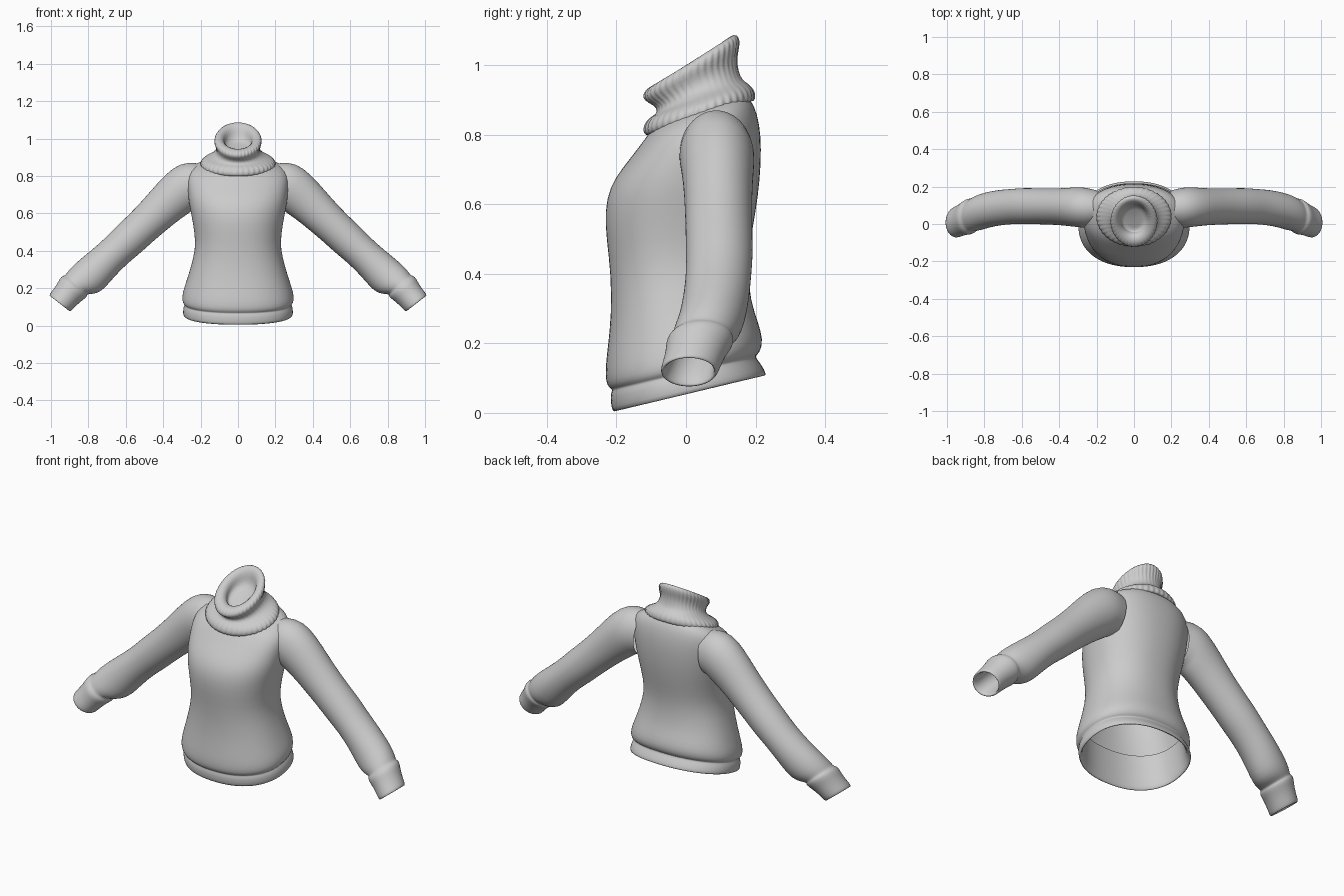
import bpy, bmesh, math


def superellipse(t, power):
    c, s = math.cos(t), math.sin(t)
    return (math.copysign(abs(c) ** (2 / power), c),
            math.copysign(abs(s) ** (2 / power), s))


def tilted_ring(zf, zb, yf, yb, hw, n, power=2.0, rib=0.0):
    """Oval ring leaning from its front height zf to its back height zb."""
    ring = []
    for i in range(n):
        c, s = superellipse(2 * math.pi * i / n, power)
        k = 1 - (rib if i % 4 < 2 else 0)
        ring.append((hw * c * k, (yf + yb) / 2 + (yb - yf) / 2 * s * k,
                     (zf + zb) / 2 + (zb - zf) / 2 * s))
    return ring


def sleeve_ring(x, y, z, a, b, deg, n):
    """Oval ring across the arm; deg is the slope of its long direction in the xz plane."""
    ux, uz = math.cos(math.radians(deg)), math.sin(math.radians(deg))
    ring = []
    for i in range(n):
        t = 2 * math.pi * i / n
        ring.append((x + a * ux * math.cos(t), y + b * math.sin(t), z + a * uz * math.cos(t)))
    return ring


def loft(name, rings, levels, cap_end=False, mirror=False):
    bm = bmesh.new()
    loops = [[bm.verts.new(p) for p in r] for r in rings]
    n = len(loops[0])
    for a, b in zip(loops, loops[1:]):
        for i in range(n):
            j = (i + 1) % n
            bm.faces.new((a[i], a[j], b[j], b[i]))
    if cap_end:
        mid = bm.verts.new([sum(v.co[k] for v in loops[-1]) / n for k in range(3)])
        for i in range(n):
            bm.faces.new((loops[-1][i], loops[-1][(i + 1) % n], mid))
    bmesh.ops.recalc_face_normals(bm, faces=bm.faces)
    for f in bm.faces:
        f.smooth = True
    me = bpy.data.meshes.new(name)
    bm.to_mesh(me)
    bm.free()
    ob = bpy.data.objects.new(name, me)
    bpy.context.collection.objects.link(ob)
    if mirror:
        ob.modifiers.new("Mirror", 'MIRROR').use_mirror_merge = False
    sub = ob.modifiers.new("Smooth", 'SUBSURF')
    sub.levels = sub.render_levels = levels
    return ob


# Torso with folded hem band: front z, back z, front y, back y, half width
torso = [
    (.20, .26, -.205, .185, .262), (.04, .14, -.195, .195, .272),
    (.003, .107, -.200, .218, .282), (.003, .105, -.212, .232, .293),
    (.03, .125, -.217, .226, .295), (.058, .152, -.217, .207, .290),
    (.066, .163, -.210, .198, .281), (.072, .168, -.222, .206, .292),
    (.09, .18, -.231, .215, .299), (.13, .21, -.232, .222, .298),
    (.19, .26, -.225, .208, .280), (.28, .32, -.215, .186, .256),
    (.40, .42, -.216, .176, .226), (.50, .50, -.229, .186, .233),
    (.58, .58, -.234, .201, .247), (.65, .67, -.220, .213, .264),
    (.705, .76, -.182, .217, .270), (.745, .83, -.150, .212, .272),
    (.785, .885, -.120, .197, .258), (.815, .912, -.098, .175, .205),
    (.835, .925, -.08, .155, .14)]
loft("torso", [tilted_ring(*r, 48, 2.25) for r in torso], 1)

# Sleeve with folded cuff: centre x y z, radius across, radius in y, slope
sleeve = [
    (.20, .085, .745, .118, .095, 95), (.255, .087, .748, .130, .108, 85),
    (.30, .09, .728, .130, .108, 68), (.37, .092, .665, .113, .100, 54),
    (.44, .093, .595, .102, .097, 48), (.52, .095, .520, .096, .096, 45),
    (.59, .096, .455, .096, .097, 45), (.65, .094, .400, .090, .094, 46),
    (.72, .088, .335, .093, .095, 48), (.785, .075, .270, .103, .095, 48),
    (.825, .062, .240, .097, .095, 46), (.853, .052, .226, .084, .090, 43),
    (.866, .046, .217, .077, .086, 41), (.872, .044, .212, .085, .094, 40),
    (.884, .038, .200, .087, .096, 39), (.905, .029, .175, .078, .087, 38),
    (.935, .016, .140, .074, .084, 38), (.952, .009, .120, .073, .083, 38),
    (.955, .008, .116, .066, .076, 38), (.948, .010, .124, .057, .067, 38),
    (.90, .030, .180, .056, .066, 40), (.82, .062, .250, .065, .07, 46),
    (.70, .09, .355, .07, .075, 46)]
loft("sleeve", [sleeve_ring(*r, 32) for r in sleeve], 1, cap_end=True, mirror=True)

# Rolled collar: lower fold, narrow neck, fat upper roll, closed floor inside
collar = [
    (.830, .915, -.070, .150, .130), (.797, .897, -.100, .180, .175),
    (.797, .895, -.118, .196, .196), (.813, .908, -.125, .201, .203),
    (.833, .928, -.119, .197, .200), (.850, .945, -.104, .182, .175),
    (.858, .957, -.085, .160, .140), (.878, .985, -.082, .150, .116),
    (.892, 1.020, -.110, .146, .117), (.905, 1.055, -.127, .155, .129),
    (.928, 1.082, -.119, .154, .125), (.947, 1.090, -.090, .138, .103),
    (.943, 1.074, -.058, .115, .078), (.922, 1.035, -.044, .105, .070),
    (.900, .990, -.044, .105, .070)]
ribs = {2, 3, 4, 8, 9, 10}
loft("rolled_collar",
     [tilted_ring(*r, 160, 2.0, .018 if i in ribs else .004) for i, r in enumerate(collar)],
     1, cap_end=True)
